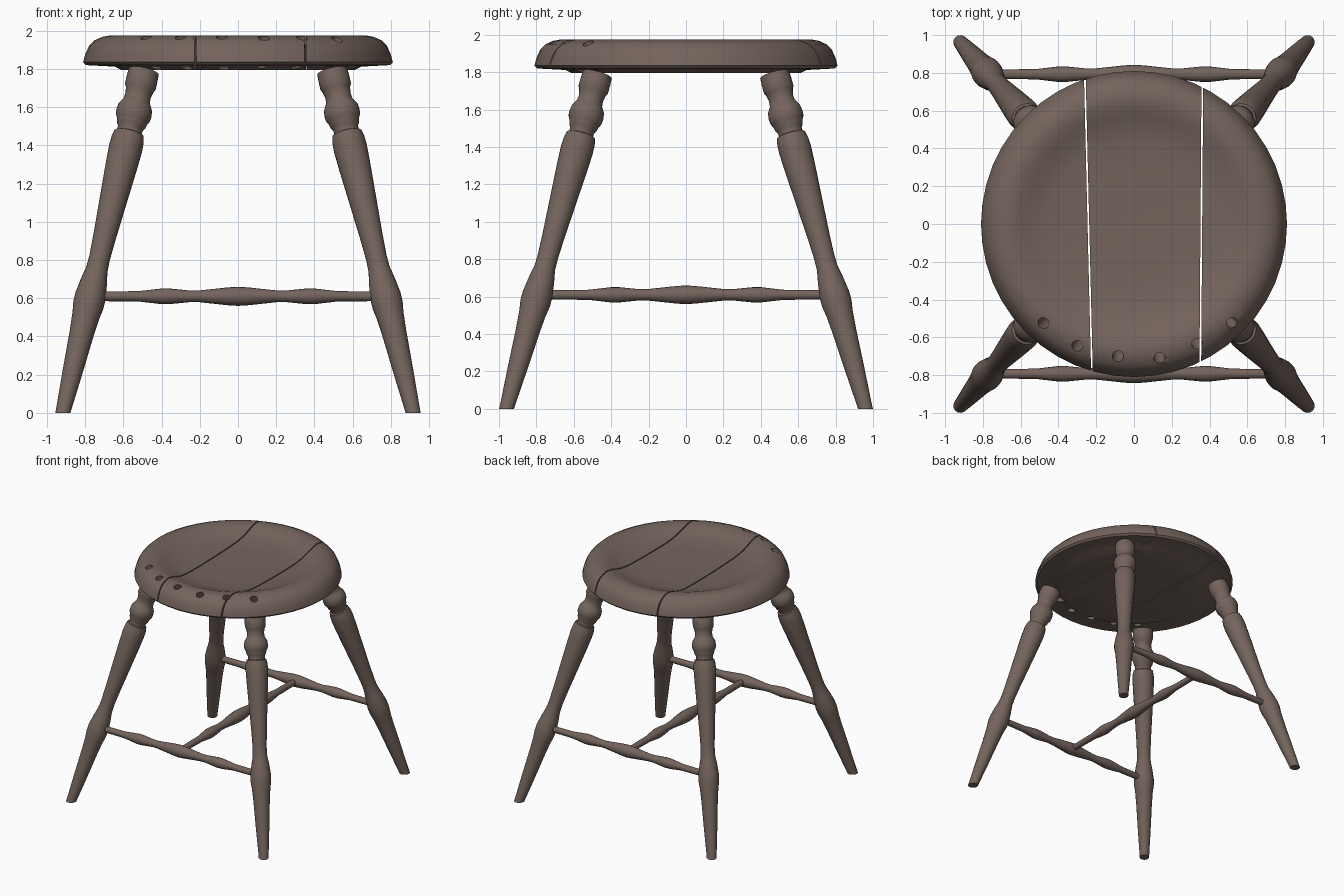
import bpy, bmesh, math
from mathutils import Vector, Matrix

if "Cube" in bpy.data.objects:
    bpy.data.objects.remove(bpy.data.objects["Cube"])

wood = bpy.data.materials.new("dark brown wood")
wood.diffuse_color = (0.175, 0.128, 0.108, 1)
wood.use_nodes = True
wood.node_tree.nodes["Principled BSDF"].inputs["Base Color"].default_value = wood.diffuse_color


def add_object(name, bm):
    mesh = bpy.data.meshes.new(name)
    bmesh.ops.recalc_face_normals(bm, faces=bm.faces)
    bm.to_mesh(mesh)
    bm.free()
    mesh.materials.append(wood)
    ob = bpy.data.objects.new(name, mesh)
    bpy.context.collection.objects.link(ob)
    return ob


def smooth(ob, angle=35):
    bpy.ops.object.select_all(action='DESELECT')
    ob.select_set(True)
    bpy.context.view_layer.objects.active = ob
    bpy.ops.object.shade_smooth_by_angle(angle=math.radians(angle))


def lathe(profile, sides):
    """Turn (radius, height) points about z; open ends are capped."""
    bm = bmesh.new()
    rings = []
    for r, h in profile:
        rings.append([bm.verts.new((r * math.cos(2 * math.pi * i / sides),
                                    r * math.sin(2 * math.pi * i / sides), h))
                      for i in range(sides)])
    for a, b in zip(rings, rings[1:]):
        for i in range(sides):
            j = (i + 1) % sides
            bm.faces.new((a[i], a[j], b[j], b[i]))
    bm.faces.new(rings[0])
    bm.faces.new(rings[-1])
    return bm


def place(bm, start, end):
    """Move a lathe from z axis so that z = 0 is at start, pointing to end."""
    d = Vector(end) - Vector(start)
    rot = d.to_track_quat('Z', 'Y').to_matrix().to_4x4()
    bm.transform(Matrix.Translation(start) @ rot)


# Dished round seat
seat_profile = [(0.3, 1.795), (0.61, 1.795), (0.645, 1.812), (0.795, 1.82),
                (0.81, 1.835), (0.80, 1.875), (0.78, 1.92), (0.75, 1.95),
                (0.71, 1.968), (0.67, 1.975), (0.62, 1.967), (0.57, 1.948),
                (0.51, 1.927), (0.44, 1.915), (0.3, 1.908), (0.1, 1.905)]
seat = add_object("seat", lathe(seat_profile, 48))

# Cutters: two gaps between planks, six slanted holes along the front
cutters = []
for x_back, x_front in ((-0.26, -0.223), (0.362, 0.351)):
    bm = bmesh.new()
    bmesh.ops.create_cube(bm, size=1)
    angle = math.atan2(x_front - x_back, 1.54)
    bm.transform(Matrix.Translation(((x_back + x_front) / 2, 0, 1.9))
                 @ Matrix.Rotation(angle, 4, 'Z')
                 @ Matrix.Diagonal((0.009, 2, 0.6, 1)))
    cutters.append(add_object("plank_gap_cutter", bm))
for x, y in ((-0.48, -0.525), (-0.30, -0.645), (-0.085, -0.70),
             (0.135, -0.71), (0.335, -0.635), (0.52, -0.525)):
    out = Vector((x, y, 0)).normalized() * 0.07
    top = Vector((x, y, 1.965))
    slope = out + Vector((0, 0, 0.165))
    bm = lathe([(0.03, 0), (0.03, 0.6)], 16)
    place(bm, top - slope * 1.6, top + slope)
    cutters.append(add_object("spindle_hole_cutter", bm))

bpy.context.view_layer.objects.active = seat
for c in cutters:
    c.hide_render = True
    mod = seat.modifiers.new("cut", 'BOOLEAN')
    mod.operation = 'DIFFERENCE'
    mod.solver = 'EXACT'
    mod.object = c
    bpy.ops.object.modifier_apply(modifier=mod.name)
for c in cutters:
    bpy.data.objects.remove(c)
smooth(seat)

# Four splayed turned legs
leg_profile = [(0.036, -0.06), (0.040, 0.03), (0.052, 0.22), (0.064, 0.44),
               (0.072, 0.54), (0.081, 0.60), (0.081, 0.65), (0.070, 0.73),
               (0.057, 0.80), (0.055, 0.86), (0.060, 0.98), (0.072, 1.18),
               (0.084, 1.38), (0.088, 1.47), (0.086, 1.52), (0.078, 1.555),
               (0.066, 1.56), (0.066, 1.585), (0.076, 1.60), (0.079, 1.615),
               (0.082, 1.625), (0.092, 1.645), (0.094, 1.67), (0.090, 1.70),
               (0.076, 1.725), (0.070, 1.735), (0.067, 1.765), (0.074, 1.80),
               (0.082, 1.815), (0.082, 1.86), (0.080, 1.90)]
for y_name, sy in (("front", -1), ("back", 1)):
    for x_name, sx in (("left", -1), ("right", 1)):
        bm = lathe(leg_profile, 24)
        place(bm, (0.917 * sx, 0.96 * sy, 0), (0.485 * sx, 0.465 * sy, 1.82))
        # Feet cut level with the ground
        cut = bmesh.ops.bisect_plane(
            bm, geom=bm.verts[:] + bm.edges[:] + bm.faces[:],
            plane_co=(0, 0, 0), plane_no=(0, 0, -1), clear_outer=True)
        edges = [e for e in cut['geom_cut'] if isinstance(e, bmesh.types.BMEdge)]
        bmesh.ops.holes_fill(bm, edges=edges)
        smooth(add_object(f"{y_name}_{x_name}_leg", bm), 40)

# Turned stretchers: front, back, and one joining them
half = [(0.050, 0), (0.047, 0.05), (0.031, 0.20), (0.030, 0.25),
        (0.041, 0.36), (0.041, 0.40), (0.027, 0.52), (0.025, 0.77)]
bar = [(r, -h) for r, h in reversed(half[1:])] + half
for name, mid, end in (("front_stretcher", (0, -0.793, 0.61), (1, -0.793, 0.61)),
                       ("back_stretcher", (0, 0.793, 0.61), (1, 0.793, 0.61)),
                       ("middle_stretcher", (0, 0, 0.61), (0, 1, 0.61))):
    bm = lathe(bar, 16)
    place(bm, mid, end)
    smooth(add_object(name, bm))
